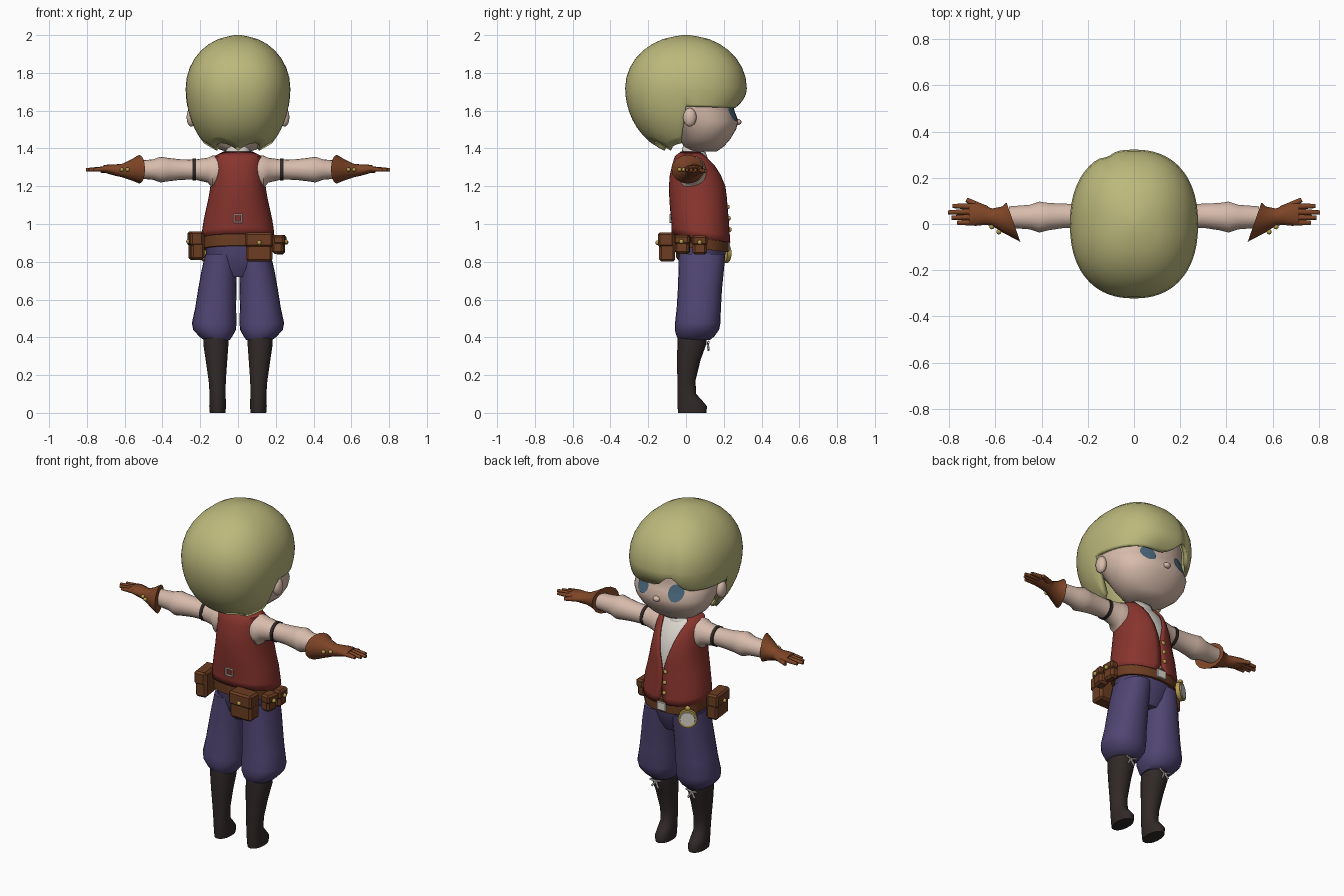
import bpy, bmesh
from math import sin, cos, pi, radians, exp, sqrt
from mathutils import Vector, Matrix

if "Cube" in bpy.data.objects:
    bpy.data.objects.remove(bpy.data.objects["Cube"])


def material(name, *rgb):
    m = bpy.data.materials.new(name)
    m.use_nodes = True
    m.diffuse_color = (*rgb, 1)
    m.node_tree.nodes["Principled BSDF"].inputs["Base Color"].default_value = (*rgb, 1)
    return m


HAIR = material("blond hair", .50, .48, .20)
SKIN = material("skin", .68, .50, .41)
RED = material("red cloth", .25, .035, .027)
PURPLE = material("purple cloth", .08, .06, .17)
DARK = material("dark leather", .03, .022, .021)
GLOVE = material("tan leather", .21, .06, .02)
BROWN = material("brown leather", .15, .047, .016)
GOLD = material("gold", .48, .34, .08)
BLUE = material("blue eye", .07, .14, .21)
WHITE = material("white linen", .70, .66, .60)


def finish(name, bm, mat, thick=0, offset=-1, angle=50):
    bmesh.ops.recalc_face_normals(bm, faces=bm.faces)
    me = bpy.data.meshes.new(name)
    bm.to_mesh(me)
    bm.free()
    me.materials.append(mat)
    ob = bpy.data.objects.new(name, me)
    bpy.context.collection.objects.link(ob)
    bpy.ops.object.select_all(action="DESELECT")
    ob.select_set(True)
    bpy.context.view_layer.objects.active = ob
    bpy.ops.object.shade_smooth_by_angle(angle=radians(angle))
    if thick:
        mod = ob.modifiers.new("thickness", "SOLIDIFY")
        mod.thickness, mod.offset = thick, offset
    return ob


def sheet(name, rows, mat, closed=True, caps=(True, True), **kw):
    """Skin rows of points with quads."""
    bm = bmesh.new()
    vs = [[bm.verts.new(p) for p in row] for row in rows]
    n = len(rows[0])
    for a, b in zip(vs, vs[1:]):
        for i in range(n if closed else n - 1):
            j = (i + 1) % n
            bm.faces.new((a[i], a[j], b[j], b[i]))
    if caps[0]:
        bm.faces.new(vs[0])
    if caps[1]:
        bm.faces.new(vs[-1])
    return finish(name, bm, mat, **kw)


def oval(t, n):
    c, s = cos(t), sin(t)
    return (abs(c) ** (2 / n) * (1 if c > 0 else -1),
            abs(s) ** (2 / n) * (1 if s > 0 else -1))


def loft(name, rings, mat, axis="Z", seg=24, n=2.2, skew=0, side=1, gaps=None, **kw):
    """Rings are (height, centre u, centre v, radius u, radius v) along an axis."""
    rows = []
    for k, (h, cu, cv, ru, rv) in enumerate(rings):
        g = gaps[k] if gaps else 0
        row = []
        for i in range(seg):
            t = pi / 2 + g + i / (seg - 1 if gaps else seg) * 2 * (pi - g)
            c, s = oval(t, n)
            u, v = cu + ru * c, cv + rv * s
            if axis == "X":
                w = skew * (u - cu) if k == 0 else 0
                row.append((side * (h + w), u, v))
            else:
                row.append((side * u, v, h + skew * (v - cv) * (k < 2)))
        rows.append(row)
    return sheet(name, rows, mat, closed=not gaps, **kw)


def rod(name, a, b, r0, r1, mat, seg=10):
    a, b = Vector(a), Vector(b)
    bm = bmesh.new()
    rot = (b - a).to_track_quat("Z", "Y").to_matrix().to_4x4()
    bmesh.ops.create_cone(bm, cap_ends=True, segments=seg, radius1=r0, radius2=r1,
                          depth=(b - a).length, matrix=Matrix.Translation((a + b) / 2) @ rot)
    return finish(name, bm, mat)


def ball(name, centre, size, mat):
    bm = bmesh.new()
    bmesh.ops.create_uvsphere(bm, u_segments=14, v_segments=8, radius=1,
                              matrix=Matrix.Translation(centre) @ Matrix.Diagonal((*size, 1)))
    return finish(name, bm, mat)


def box(name, centre, size, mat, bevel=.01, turn=0):
    bm = bmesh.new()
    m = Matrix.Translation(centre) @ Matrix.Rotation(turn, 4, "Z") @ Matrix.Diagonal((*size, 1))
    bmesh.ops.create_cube(bm, size=1, matrix=m)
    bmesh.ops.bevel(bm, geom=bm.edges[:], offset=bevel, segments=1, affect="EDGES")
    return finish(name, bm, mat, angle=30)


# Head
head = loft("head", [(1.385, 0, .09, .07, .075), (1.41, 0, .095, .14, .105),
                     (1.45, 0, .10, .19, .135), (1.50, 0, .10, .222, .165),
                     (1.545, 0, .09, .236, .188), (1.59, 0, .06, .24, .20),
                     (1.64, 0, .03, .242, .215), (1.72, 0, .01, .24, .25),
                     (1.85, 0, 0, .20, .22), (1.93, 0, 0, .1, .12)], SKIN, seg=32)
ball("nose", (0, .274, 1.54), (.022, .02, .016), SKIN)
bpy.context.view_layer.update()
for s, label in ((1, "left"), (-1, "right")):
    ball(label + "_ear", (s * .247, .02, 1.565), (.026, .036, .05), SKIN)
    rows = []
    for k in (1, .66, .33, .02):
        row = []
        for i in range(20):
            t = i * pi / 10
            x, z = s * .107 + .042 * k * cos(t), 1.59 + .047 * k * sin(t)
            hit = head.ray_cast(Vector((x, 1, z)), Vector((0, -1, 0)))
            row.append((x, hit[1].y + .005, z))
        rows.append(row)
    sheet(label + "_eye", rows, BLUE, caps=(False, True))


# Hair: a cap whose hem height follows the angle round the head
def hem(deg):
    if -1 < deg < 181:
        return 1.622 + .085 * exp(-((deg - 108) / 13) ** 2) - .01 * sin(radians(deg))
    return 1.388 + .04 * abs(sin(radians(3 * (deg - 270))))


hair = []
for k in range(1, 17):
    row = []
    for deg in range(0, 360, 5):
        c, s = oval(radians(deg), 2.3)
        if k < 9:
            phi = k / 8 * pi / 2
            z, f = 1.72 + .28 * cos(phi), sin(phi)
        else:
            z = 1.72 + (hem(deg) - 1.72) * (k - 8) / 8
            sn = sin(radians(deg))
            reach = .39 - .21 * sn * sn if sn > 0 else .39 + .035 * sn
            f = sqrt(1 - ((1.72 - z) / reach) ** 2)
        f *= 1 - .035 * exp(-((deg - 112) / 6) ** 2) * min(1, k / 8)
        row.append((.277 * f * c, .322 * f * s, z))
    hair.append(row)
hair[0] = [(x, y, z - .002) for x, y, z in hair[0]]
sheet("hair", [[(x * .3, y * .3, 2) for x, y, z in hair[0]]] + hair, HAIR,
      caps=(True, False), thick=.022)

# Torso, collar and vest
torso = [(.925, 0, .08, .188, .15), (.96, 0, .078, .185, .148), (1.02, 0, .074, .176, .147),
         (1.08, 0, .068, .163, .147), (1.14, 0, .064, .150, .147), (1.20, 0, .06, .140, .145),
         (1.26, 0, .052, .133, .132), (1.31, 0, .044, .129, .112), (1.355, 0, .03, .122, .085),
         (1.378, 0, .03, .075, .055)]
loft("shirt", [(z, u, v, a - .01, b - .01) for z, u, v, a, b in torso], WHITE, skew=-.15)
loft("vest", torso, RED, seg=40, skew=-.15, caps=(False, False), thick=.012, offset=0,
     gaps=[.14, .02, .01, .01, .08, .2, .33, .47, .65, .8])
loft("neck", [(1.32, 0, .045, .055, .05), (1.45, 0, .05, .05, .05)], SKIN)
loft("collar", [(1.34, 0, .05, .075, .075), (1.40, 0, .045, .062, .06)], WHITE,
     caps=(False, False), thick=.01, skew=-.35)
for z, y in ((1.09, .222), (1.03, .228), (.97, .233)):
    ball("vest_button", (-.02, y, z), (.012, .009, .012), GOLD)
for x in (-.02, .02):
    box("back_buckle_side", (x, -.082, 1.03), (.007, .012, .045), WHITE, .002)
for z in (1.01, 1.05):
    box("back_buckle_bar", (0, -.082, z), (.045, .012, .007), WHITE, .002)

# Trousers hips and belt
loft("hips", [(.72, 0, .08, .07, .08), (.77, 0, .08, .14, .105), (.84, 0, .083, .17, .125),
              (.93, 0, .083, .172, .133)], PURPLE)
loft("belt", [(.868, 0, .08, .186, .146), (.942, 0, .08, .192, .147)], BROWN, seg=32, skew=-.12)
box("belt_buckle", (0, .228, .885), (.06, .012, .05), WHITE, .003)

# Belt pouches, each with a flap and a stud
for x, y, z, w, d, h, turn in ((.112, -.1, .878, .14, .085, .155, 0),
                               (.215, -.018, .892, .075, .06, .10, 1.4),
                               (.222, .072, .888, .075, .05, .10, 1.6),
                               (-.22, .02, .885, .14, .07, .15, -1.45)):
    box("pouch", (x, y, z), (w, d, h), BROWN, .012, turn)
    out = Vector((sin(turn), -cos(turn), 0))
    mid = Vector((x, y, z))
    box("pouch_flap", mid + out * .006 + Vector((0, 0, h * .25)), (w + .008, d, h * .5),
        BROWN, .01, turn)
    ball("pouch_stud", mid + out * (d / 2 + .008) + Vector((0, 0, h * .15)),
         (.012, .012, .012), GOLD)

# Pocket watch hanging from the belt
centre, out = Vector((-.155, .205, .845)), Vector((-.5, .87, 0)).normalized()
rod("watch_case", centre - out * .012, centre + out * .012, .052, .052, GOLD, 20)
rod("watch_face", centre + out * .01, centre + out * .016, .042, .04, WHITE, 20)
ball("watch_crown", centre + Vector((0, 0, .06)), (.016, .012, .014), GOLD)

# Limbs, mirrored
for s, label in ((1, "left_"), (-1, "right_")):
    loft(label + "sleeve", [(.09, .03, 1.28, .07, .082), (.135, .03, 1.275, .078, .087),
                            (.16, .035, 1.285, .065, .066), (.235, .035, 1.288, .052, .052),
                            (.31, .035, 1.288, .054, .055), (.37, .032, 1.288, .060, .062),
                            (.41, .03, 1.288, .068, .068), (.45, .03, 1.288, .054, .054),
                            (.54, .03, 1.288, .047, .046)], SKIN, "X", 18, 2, side=s)
    loft(label + "arm_band", [(.222, .035, 1.288, .058, .058), (.24, .035, 1.288, .058, .058)],
         DARK, "X", 18, 2, side=s)
    loft(label + "glove", [(.522, .008, 1.29, .085, .076), (.57, .02, 1.286, .056, .053),
                           (.615, .03, 1.283, .037, .035), (.645, .038, 1.285, .042, .031),
                           (.685, .042, 1.29, .05, .025), (.715, .04, 1.292, .046, .018)],
         GLOVE, "X", 16, 2, skew=.35, side=s)
    for y0, y1, tip in ((.008, .005, .765), (.03, .027, .79), (.053, .05, .805), (.075, .078, .785)):
        rod(label + "finger", (s * .69, y0, 1.292), (s * tip, y1, 1.287), .015, .009, GLOVE, 8)
    rod(label + "thumb", (s * .64, .06, 1.285), (s * .725, .105, 1.28), .019, .01, GLOVE, 8)
    for x, y in ((.585, -.034), (.615, -.012)):
        ball(label + "glove_stud", (s * x, y, 1.288), (.011, .011, .011), GOLD)

    loft(label + "trouser_leg", [(.385, .112, .045, .068, .08), (.405, .118, .05, .088, .1),
                                 (.44, .124, .058, .113, .117), (.475, .126, .062, .118, .12),
                                 (.56, .118, .068, .108, .117), (.66, .109, .074, .101, .117),
                                 (.75, .1, .08, .094, .12), (.84, .088, .085, .085, .123)],
         PURPLE, side=s)
    loft(label + "boot", [(0, .108, .033, .042, .075), (.035, .108, .033, .045, .078),
                          (.065, .108, .02, .044, .066), (.10, .108, .004, .043, .05),
                          (.17, .11, .002, .046, .048), (.28, .114, .015, .058, .062),
                          (.36, .117, .03, .067, .076), (.40, .118, .034, .067, .078)],
         DARK, seg=18, side=s)
    # Boot lace bow
    for dx, dz in ((-.035, .012), (.035, .008), (-.02, -.035), (.022, -.03)):
        rod(label + "boot_lace", (s * .118, .115, .365), (s * (.118 + dx), .12, .365 + dz),
            .006, .006, WHITE, 6)
